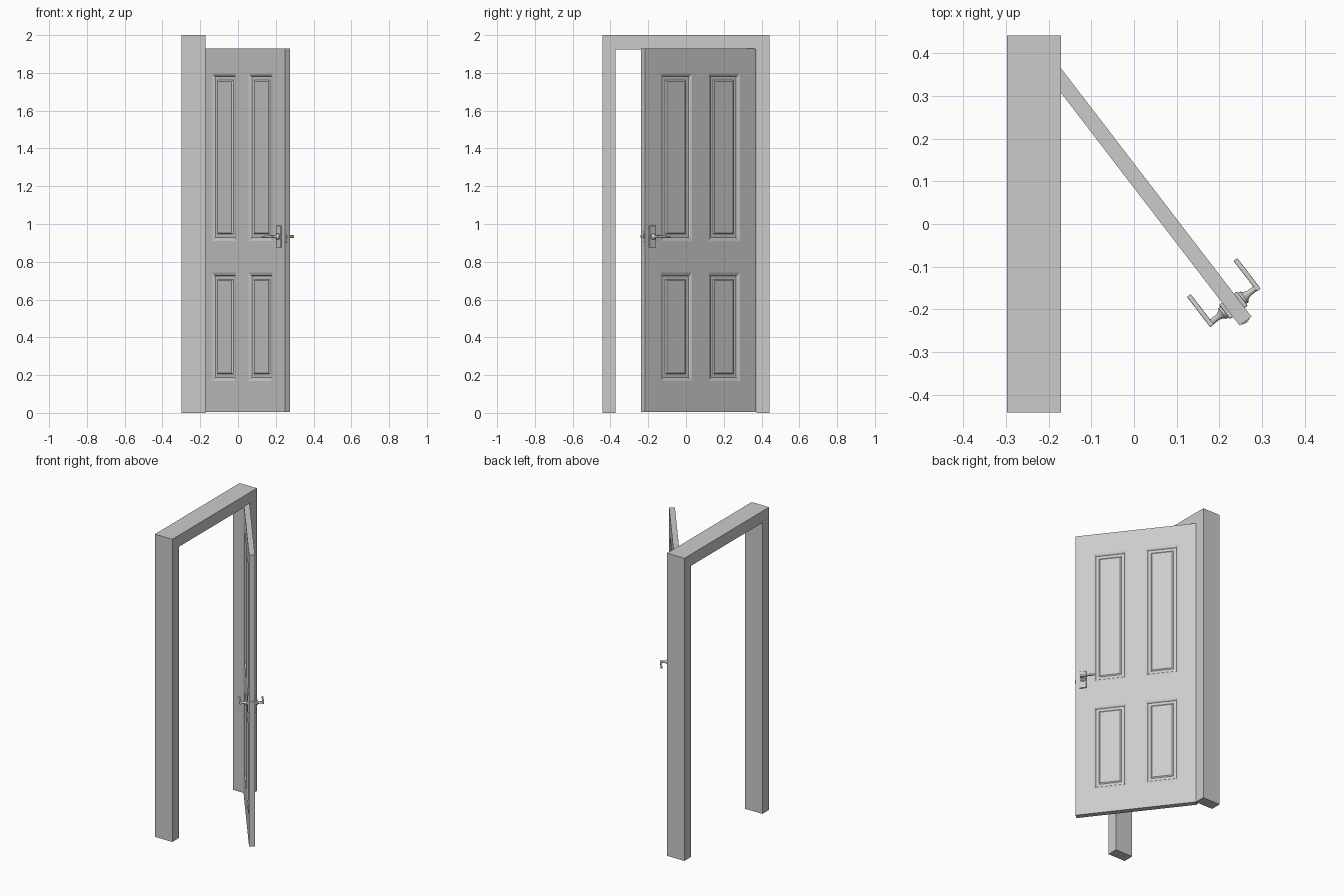
import bpy, bmesh, math
from mathutils import Matrix, Vector

if "Cube" in bpy.data.objects:
    bpy.data.objects.remove(bpy.data.objects["Cube"])

# Door-local frame: x from hinge to free edge, y through thickness, z up
DOOR = Matrix.Translation((-0.189, 0.3595, 0)) @ Matrix.Rotation(math.radians(-52.5), 4, 'Z')
W, T, Z0, Z1 = 0.74, 0.035, 0.004, 1.93
HX, HZ = 0.693, 0.933          # handle axis


def finish(bm, name, matrix=Matrix(), mirror=False, bevel=0, smooth=False):
    bmesh.ops.recalc_face_normals(bm, faces=bm.faces)
    mesh = bpy.data.meshes.new(name)
    bm.to_mesh(mesh)
    bm.free()
    ob = bpy.data.objects.new(name, mesh)
    bpy.context.collection.objects.link(ob)
    ob.matrix_world = matrix
    if bevel:
        b = ob.modifiers.new("bevel", 'BEVEL')
        b.width, b.segments = bevel, 2
    if mirror:
        m = ob.modifiers.new("mirror", 'MIRROR')
        m.use_axis = (False, True, False)
    if smooth:
        bpy.ops.object.select_all(action='DESELECT')
        ob.select_set(True)
        bpy.context.view_layer.objects.active = ob
        bpy.ops.object.shade_smooth_by_angle(angle=math.radians(35))
    return ob


def prism(bm, points, offset):
    face = bm.faces.new([bm.verts.new(p) for p in points])
    ext = bmesh.ops.extrude_face_region(bm, geom=[face], use_keep_orig=True)
    bmesh.ops.translate(bm, vec=offset, verts=[v for v in ext["geom"] if isinstance(v, bmesh.types.BMVert)])


def lathe(bm, profile, n=20):
    # rings of (radius, y) around the handle axis
    rings = []
    for r, y in profile:
        rings.append([bm.verts.new((HX + r * math.cos(2 * math.pi * i / n), y,
                                    HZ + r * math.sin(2 * math.pi * i / n))) for i in range(n)])
    for a, b in zip(rings, rings[1:]):
        for i in range(n):
            j = (i + 1) % n
            bm.faces.new((a[i], a[j], b[j], b[i]))
    bm.faces.new(rings[0])
    bm.faces.new(rings[-1])


# Door frame: one U profile extruded through the wall
bm = bmesh.new()
o, i, h = 0.442, 0.372, 1.924
prof = [(-o, 0), (-i, 0), (-i, h), (i, h), (i, 0), (o, 0), (o, 2), (-o, 2)]
prism(bm, [(-0.298, y, z) for y, z in prof], (0.127, 0, 0))
finish(bm, "door_frame")

# Door leaf: half thickness with four moulded panels, mirrored
bm = bmesh.new()
xs = [0, 0.107, 0.314, 0.426, 0.633, W]
zs = [Z0, 0.17, 0.742, 0.911, 1.797, Z1]
grid = [[bm.verts.new((x, -T / 2, z)) for x in xs] for z in zs]
panels = []
for r in range(5):
    for c in range(5):
        f = bm.faces.new((grid[r][c], grid[r][c + 1], grid[r + 1][c + 1], grid[r + 1][c]))
        if r % 2 and c % 2:
            panels.append(f)
rim = bmesh.ops.extrude_edge_only(bm, edges=[e for e in bm.edges if e.is_boundary])
for v in rim["geom"]:
    if isinstance(v, bmesh.types.BMVert):
        v.co.y = 0
bm.normal_update()
for thick, depth in [(0.012, -0.004), (0.005, -0.006), (0.018, 0), (0.007, 0.005)]:
    bmesh.ops.inset_individual(bm, faces=panels, thickness=thick, depth=depth, use_even_offset=True)
    bm.normal_update()
finish(bm, "door_leaf", DOOR, mirror=True)

# Handle back plates on both faces
bm = bmesh.new()
bmesh.ops.create_cube(bm, size=1, matrix=Matrix.Translation((HX, -T / 2 - 0.004, HZ))
                      @ Matrix.Diagonal((0.042, 0.010, 0.116, 1)))
finish(bm, "handle_plate", DOOR, mirror=True, bevel=0.003)

# Handle collar and stem
bm = bmesh.new()
y0 = -T / 2
lathe(bm, [(0.016, y0 - 0.006), (0.016, y0 - 0.014), (0.010, y0 - 0.020),
           (0.007, y0 - 0.028), (0.007, y0 - 0.050)])
finish(bm, "handle_stem", DOOR, mirror=True, smooth=True)

# Lever: bar tapering towards the hinge side
bm = bmesh.new()
side = [(HX + 0.008, HZ - 0.008), (HX + 0.008, HZ + 0.008), (HX - 0.03, HZ + 0.007),
        (HX - 0.082, HZ + 0.003), (HX - 0.082, HZ - 0.006), (HX - 0.03, HZ - 0.006)]
prism(bm, [(x, y0 - 0.046, z) for x, z in side], (0, -0.011, 0))
finish(bm, "handle_lever", DOOR, mirror=True, bevel=0.002)

# Oval latch plate and bolt on the free edge
bm = bmesh.new()
oval = []
for k in range(24):
    a = 2 * math.pi * k / 24
    oval.append((W - 0.003, 0.011 * math.cos(a),
                 HZ + 0.011 * math.sin(a) + (0.020 if k < 12 else -0.020)))
prism(bm, oval, (0.005, 0, 0))
finish(bm, "latch_plate", DOOR)
bm = bmesh.new()
bolt = [(-0.006, -0.010), (0.006, -0.010), (0.006, 0.010), (-0.006, 0.010)]
prism(bm, [(W, y, HZ + z) for y, z in bolt], (0.004, 0, 0))
finish(bm, "latch_bolt", DOOR)
